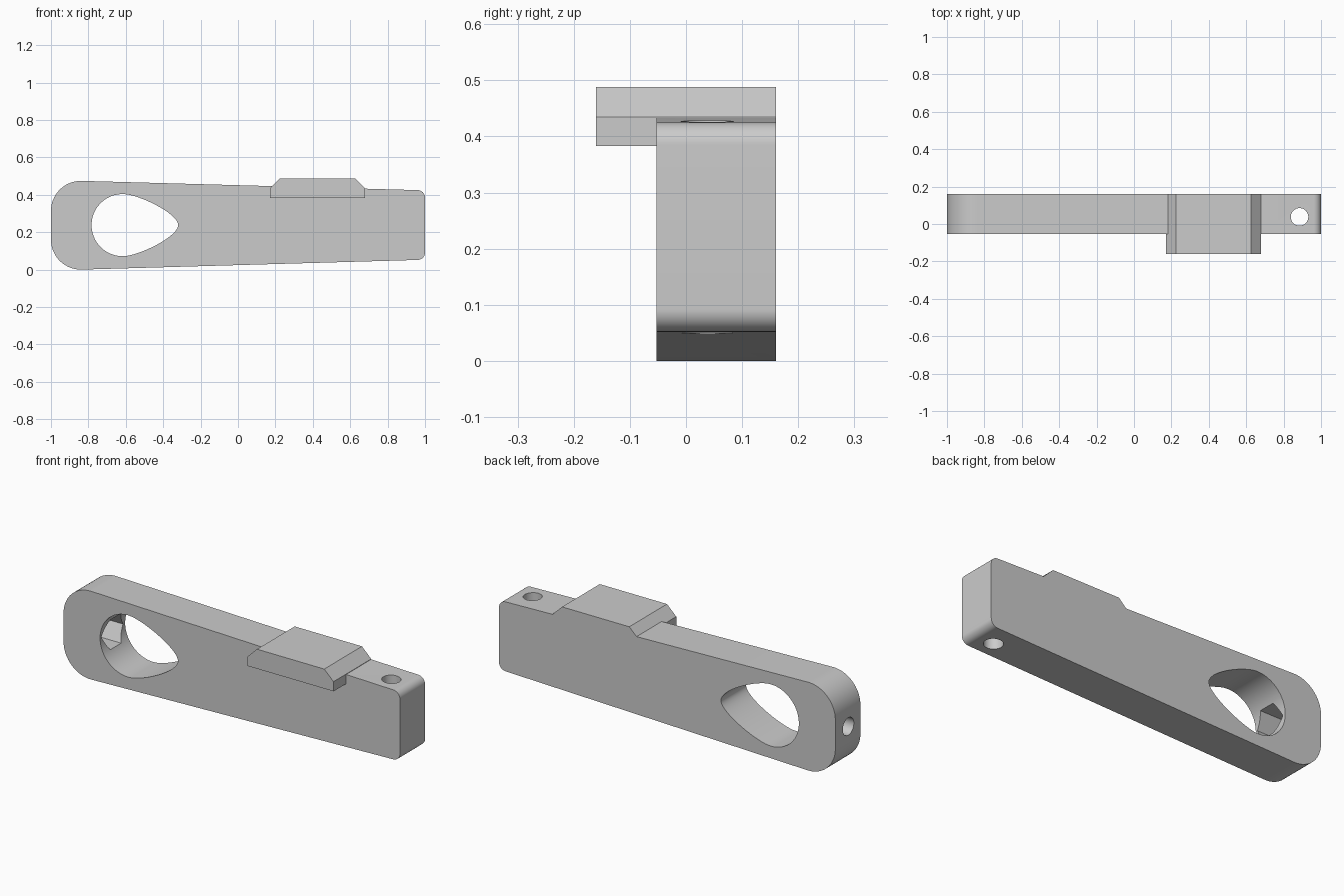
import bpy
import bmesh
from math import sin, cos, tan, pi, radians
from mathutils import Vector, Matrix
from mathutils.geometry import interpolate_bezier

cube = bpy.data.objects.get("Cube")
if cube:
    bpy.data.objects.remove(cube, do_unlink=True)

grey = bpy.data.materials.new("matte grey")
grey.use_nodes = True
colour = (0.6, 0.6, 0.6, 1)
grey.diffuse_color = colour
grey.node_tree.nodes["Principled BSDF"].inputs["Base Color"].default_value = colour

FRONT, BACK = -0.053, 0.16
MID_Z = 0.238


def make_object(name, bm):
    bmesh.ops.recalc_face_normals(bm, faces=bm.faces)
    mesh = bpy.data.meshes.new(name)
    bm.to_mesh(mesh)
    bm.free()
    mesh.materials.append(grey)
    obj = bpy.data.objects.new(name, mesh)
    bpy.context.collection.objects.link(obj)
    return obj


def extrude_profile(name, points, y0, y1):
    """Extrude an (x, z) outline from y0 to y1."""
    bm = bmesh.new()
    face = bm.faces.new([bm.verts.new((x, y0, z)) for x, z in points])
    out = bmesh.ops.extrude_face_region(bm, geom=[face])
    verts = [v for v in out["geom"] if isinstance(v, bmesh.types.BMVert)]
    bmesh.ops.translate(bm, verts=verts, vec=(0, y1 - y0, 0))
    # The starting face is kept by the extrusion, so the solid is closed
    return make_object(name, bm)


def rounded(corners, steps=16):
    """Fillet each (x, z, radius) corner of an outline."""
    points = []
    for i, (x, z, r) in enumerate(corners):
        p = Vector((x, z))
        a = (Vector(corners[i - 1][:2]) - p).normalized()
        b = (Vector(corners[(i + 1) % len(corners)][:2]) - p).normalized()
        half = a.angle(b) / 2
        centre = p + (a + b).normalized() * r / sin(half)
        start = (p + a * r / tan(half) - centre).normalized()
        end = (p + b * r / tan(half) - centre).normalized()
        points += [centre + start.slerp(end, k / steps).normalized() * r
                   for k in range(steps + 1)]
    return points


def prism(name, sides, radius, depth, centre, rotation):
    bm = bmesh.new()
    bmesh.ops.create_cone(bm, cap_ends=True, segments=sides, radius1=radius,
                          radius2=radius, depth=depth,
                          matrix=Matrix.Translation(centre) @ rotation)
    return make_object(name, bm)


def combine(target, tool, operation):
    mod = target.modifiers.new(tool.name, "BOOLEAN")
    mod.operation = operation
    mod.solver = "EXACT"
    mod.object = tool
    bpy.context.view_layer.objects.active = target
    bpy.ops.object.modifier_apply(modifier=mod.name)
    bpy.data.objects.remove(tool, do_unlink=True)


# Tapered arm with large fillets on one end and small ones on the other
arm = extrude_profile("arm", rounded([
    (-1, -0.0045, 0.16), (1, 0.053, 0.04),
    (1, 0.424, 0.04), (-1, 0.479, 0.16)]), FRONT, BACK)

# Chamfered block that overhangs the front
block = extrude_profile("block", [
    (0.17, 0.383), (0.68, 0.383), (0.68, 0.435),
    (0.625, 0.488), (0.225, 0.488), (0.17, 0.435)], -0.16, BACK)
combine(arm, block, "UNION")

# Egg-shaped opening: a round end and a curved taper to the tip
cx, r, tip, join = -0.617, 0.166, -0.32, radians(78)
p0 = Vector((cx + r * cos(join), r * sin(join)))
handle = p0 + Vector((sin(join), -cos(join))) * 0.10
taper = interpolate_bezier(p0, handle, Vector((tip, 0.055)), Vector((tip, 0)), 20)
upper = [(cx - r * cos(a), r * sin(a))
         for a in [k / 24 * (pi - join) for k in range(24)]]
upper += [(p[0], p[1]) for p in taper]
outline = upper + [(x, -z) for x, z in reversed(upper[1:-1])]
opening = extrude_profile("opening_cutter", [(x, z + MID_Z) for x, z in outline],
                          FRONT - 0.1, BACK + 0.1)
combine(arm, opening, "DIFFERENCE")

# Vertical bolt hole, end bolt hole and its hexagonal nut pocket
upright = Matrix.Identity(4)
along_x = Matrix.Rotation(pi / 2, 4, "Y")
for tool in (
        prism("bolt_cutter", 32, 0.047, 1, (0.885, 0.038, MID_Z), upright),
        prism("end_cutter", 32, 0.047, 0.4, (-0.9, 0.05, MID_Z), along_x),
        prism("nut_cutter", 6, 0.092, 0.25, (-0.785, 0.05, MID_Z), along_x)):
    combine(arm, tool, "DIFFERENCE")

# Smooth the round walls and keep the edges crisp
bpy.ops.object.select_all(action="DESELECT")
arm.select_set(True)
bpy.context.view_layer.objects.active = arm
bpy.ops.object.shade_smooth_by_angle(angle=radians(30))
